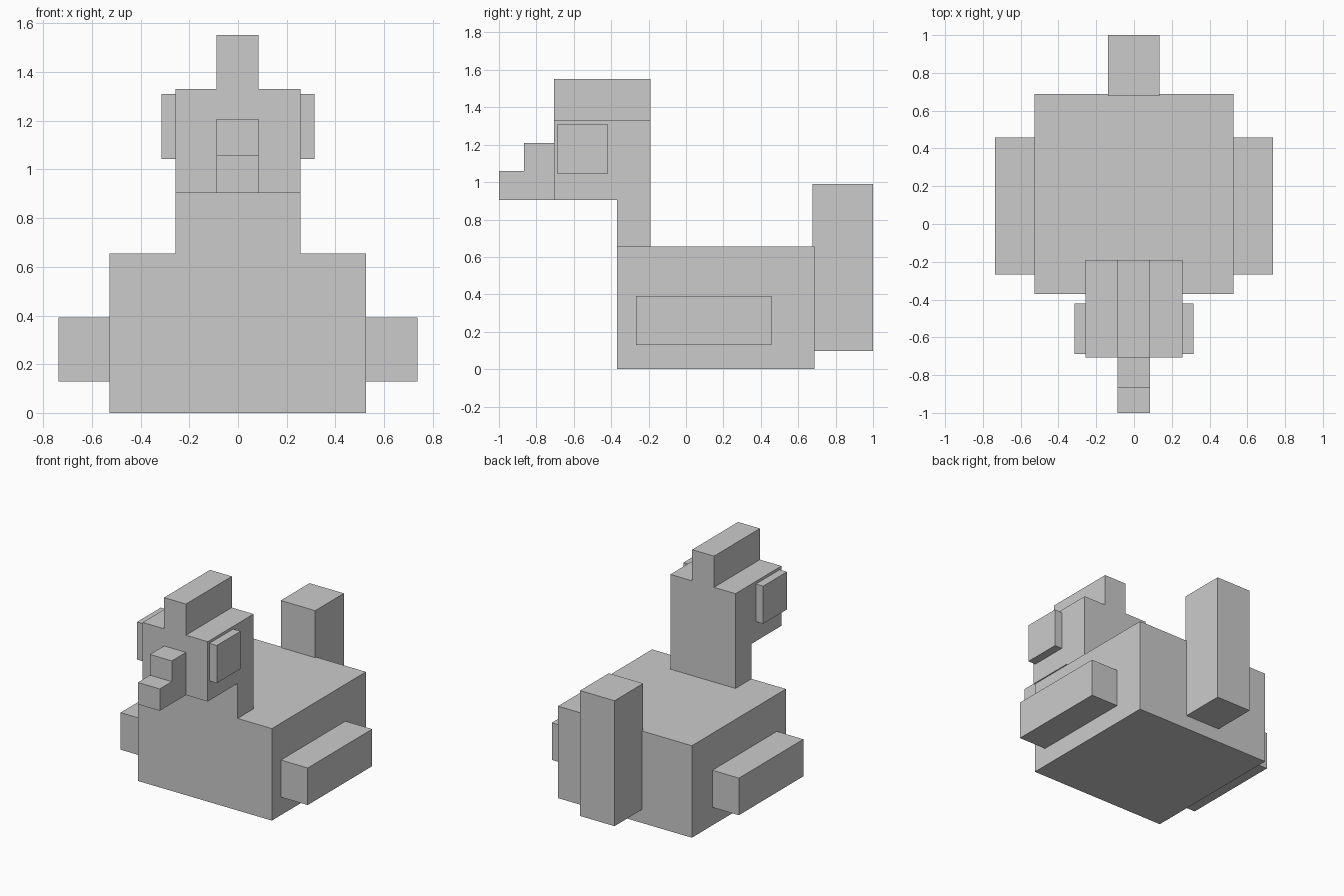
import bpy
import bmesh

if "Cube" in bpy.data.objects:
    bpy.data.objects.remove(bpy.data.objects["Cube"])


def extrude_profile(name, profile, x0, x1):
    """Extrude a closed (y, z) outline along x into a solid."""
    bm = bmesh.new()
    face = bm.faces.new([bm.verts.new((x0, y, z)) for y, z in profile])
    result = bmesh.ops.extrude_face_region(bm, geom=[face])
    moved = [g for g in result["geom"] if isinstance(g, bmesh.types.BMVert)]
    bmesh.ops.translate(bm, verts=moved, vec=(x1 - x0, 0, 0))
    bmesh.ops.recalc_face_normals(bm, faces=bm.faces)
    mesh = bpy.data.meshes.new(name)
    bm.to_mesh(mesh)
    bm.free()
    obj = bpy.data.objects.new(name, mesh)
    bpy.context.collection.objects.link(obj)
    return obj


def box(name, x, y, z):
    outline = [(y[0], z[0]), (y[1], z[0]), (y[1], z[1]), (y[0], z[1])]
    return extrude_profile(name, outline, *x)


# Body and upright tail
box("body", (-0.528, 0.526), (-0.37, 0.688), (0, 0.655))
box("tail", (-0.137, 0.134), (0.677, 1.0), (0.097, 0.99))

# Neck with the head overhanging to the front
extrude_profile("neck_and_head", [
    (-0.37, 0.655), (-0.19, 0.655), (-0.19, 1.33),
    (-0.706, 1.33), (-0.706, 0.904), (-0.37, 0.904)], -0.257, 0.256)

# Comb on top of the head
box("comb", (-0.088, 0.084), (-0.706, -0.19), (1.33, 1.552))

# Stepped beak
extrude_profile("beak", [
    (-0.706, 0.904), (-0.706, 1.208), (-0.865, 1.208),
    (-0.865, 1.06), (-1.0, 1.06), (-1.0, 0.904)], -0.088, 0.084)

# Mirrored pairs: wings and eye blocks
for side, s in (("left", -1), ("right", 1)):
    box("wing_" + side, (s * 0.526, s * 0.737), (-0.268, 0.457), (0.128, 0.392))
    box("eye_" + side, (s * 0.256, s * 0.314), (-0.687, -0.42), (1.043, 1.311))
